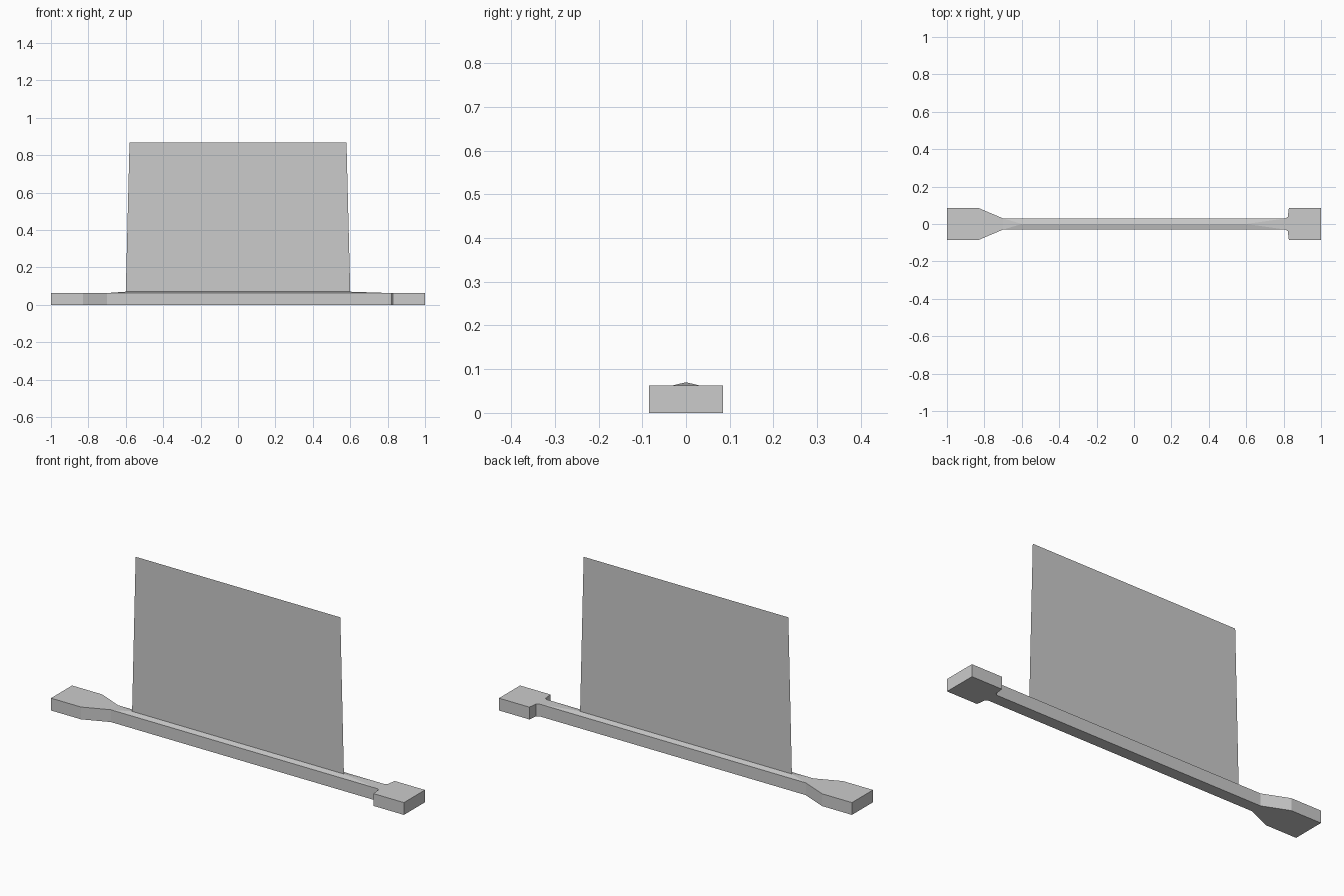
import bpy, bmesh

if "Cube" in bpy.data.objects:
    bpy.data.objects.remove(bpy.data.objects["Cube"])

H = 0.063        # top of the base
RIDGE = 0.07     # top of the low ridge that carries the sheet


def finish(bm, name):
    mesh = bpy.data.meshes.new(name)
    bm.to_mesh(mesh)
    bm.free()
    obj = bpy.data.objects.new(name, mesh)
    bpy.context.collection.objects.link(obj)
    return obj


# Base: mirrored half outline, flared at the left, square block at the right
half = [(-1, -.085), (-.83, -.085), (-.70, -.03), (.81, -.03),
        (.822, -.038), (.828, -.085), (1, -.085)]
outline = half + [(x, -y) for x, y in reversed(half)]
n = len(outline)

bm = bmesh.new()
low = [bm.verts.new((x, y, 0)) for x, y in outline]
top = [bm.verts.new((x, y, H)) for x, y in outline]
bm.faces.new(low[::-1])
for i in range(n):
    j = (i + 1) % n
    bm.faces.new((low[i], low[j], top[j], top[i]))

# Flat tops of the two end blocks
bm.faces.new(top[:3] + top[n - 3:])
bm.faces.new(top[3:n - 3])

# Hipped ridge along the narrow bar
left, right = [bm.verts.new((x, 0, RIDGE)) for x in (-.6, .6)]
fl, fr, br, bl = top[2], top[3], top[n - 4], top[n - 3]
bm.faces.new((fl, fr, right, left))
bm.faces.new((br, bl, left, right))
bm.faces.new((bl, fl, left))
bm.faces.new((fr, br, right))
bmesh.ops.recalc_face_normals(bm, faces=bm.faces)
finish(bm, "base")

# Thin upright sheet, slightly narrower at the top
bm = bmesh.new()
bm.faces.new([bm.verts.new((x, 0, z)) for x, z in
              [(-.6, RIDGE), (.6, RIDGE), (.58, .867), (-.58, .867)]])
finish(bm, "upright_sheet")
